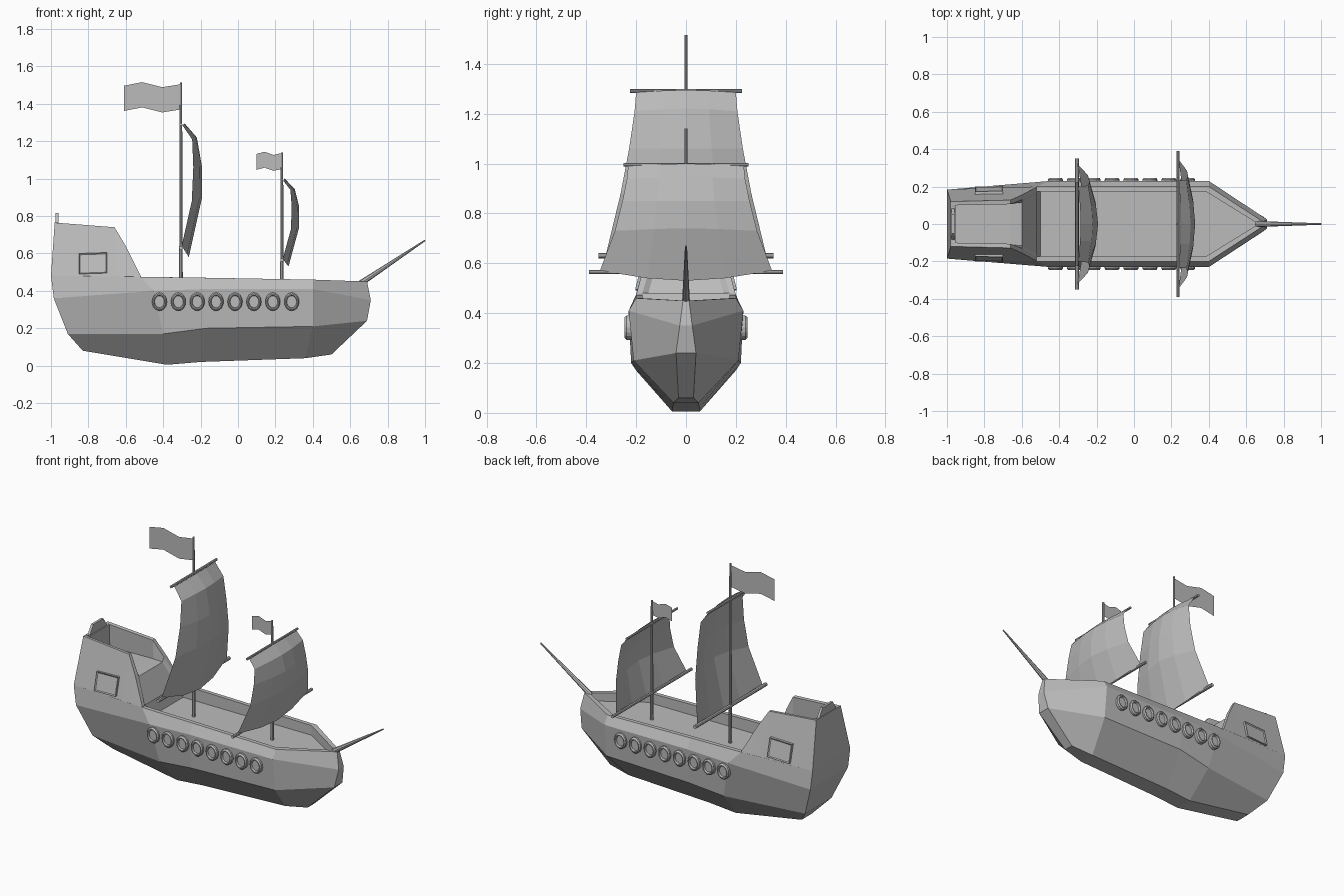
import bpy, bmesh, math
from mathutils import Vector, Matrix

cube = bpy.data.objects.get("Cube")
if cube:
    bpy.data.objects.remove(cube, do_unlink=True)

GREY = (0.5, 0.5, 0.5, 1)
mat = bpy.data.materials.new("plain_grey")
mat.use_nodes = True
mat.diffuse_color = GREY
mat.node_tree.nodes["Principled BSDF"].inputs["Base Color"].default_value = GREY


def finish(name, bm, solid=True):
    if solid:
        bmesh.ops.recalc_face_normals(bm, faces=bm.faces)
    me = bpy.data.meshes.new(name)
    bm.to_mesh(me)
    bm.free()
    me.materials.append(mat)
    ob = bpy.data.objects.new(name, me)
    bpy.context.scene.collection.objects.link(ob)
    return ob


def loft(name, levels):
    """Mirrored closed shell from level lines running stern to bow."""
    bm = bmesh.new()
    rings = []
    for half in zip(*levels):
        ring = [Vector(p) for p in half]
        ring += [Vector((p[0], -p[1], p[2])) for p in reversed(half)]
        rings.append([bm.verts.new(p) for p in ring])
    m = len(rings[0])
    for a, b in zip(rings, rings[1:]):
        for i in range(m):
            j = (i + 1) % m
            bm.faces.new((a[i], a[j], b[j], b[i]))
    for ring in (rings[0], rings[-1]):
        for i in range(m // 2 - 1):
            bm.faces.new((ring[i], ring[i + 1], ring[m - 2 - i], ring[m - 1 - i]))
    return finish(name, bm)


def sheet(name, rows):
    bm = bmesh.new()
    grid = [[bm.verts.new(p) for p in row] for row in rows]
    for a, b in zip(grid, grid[1:]):
        for i in range(len(a) - 1):
            bm.faces.new((a[i], a[i + 1], b[i + 1], b[i]))
    return finish(name, bm, False)


def rod(name, start, end, r1, r2, sides=8):
    a, b = Vector(start), Vector(end)
    d = b - a
    bm = bmesh.new()
    turn = d.to_track_quat('Z', 'Y').to_matrix().to_4x4()
    bmesh.ops.create_cone(bm, cap_ends=True, segments=sides, radius1=r1, radius2=r2,
                          depth=d.length, matrix=Matrix.Translation((a + b) / 2) @ turn)
    return finish(name, bm)


# Hull with bulwark and sunken main deck
keel = [(-.83, .05, .08), (-.38, .055, .005), (-.2, .055, .02), (.36, .05, .04), (.5, .03, .06)]
chine = [(-.91, .13, .17), (-.4, .2, .17), (-.17, .22, .2), (.4, .21, .21), (.69, .04, .24)]
wale = [(-.985, .185, .36), (-.45, .23, .4), (-.17, .23, .41), (.4, .23, .41), (.71, .025, .35)]
rail = [(-1, .185, .48), (-.52, .2, .475), (-.17, .2, .47), (.4, .2, .46), (.69, .012, .45)]
inner = [(x * .955, max(y - .025, .004), z) for x, y, z in rail]
deck = [(x, y, .4) for x, y, z in inner]
loft("hull", [keel, chine, wale, rail, inner, deck])

# Raised stern castle with its own sunken deck and sloping front
low = [(-.95, .14, .38), (-.66, .15, .38), (-.6, .15, .38), (-.5, .15, .38)]
base = [(-1, .185, .48), (-.66, .196, .477), (-.6, .198, .476), (-.52, .2, .475)]
top = [(-.98, .12, .765), (-.66, .128, .74), (-.6, .155, .64), (-.52, .198, .48)]
cap = [(-.955, .1, .76), (-.66, .106, .738), (-.6, .13, .64), (-.52, .175, .478)]
floor = [(-.955, .105, .62), (-.66, .112, .62), (-.6, .115, .615), (-.5, .172, .4)]
loft("stern_castle", [low, base, top, cap, floor])

# Raised crest on the stern rail
bm = bmesh.new()
half = [(.1, .72), (.1, .765), (.085, .76), (.05, .815)]
outline = half + [(-y, z) for y, z in reversed(half)]
face = bm.faces.new([bm.verts.new((-.975, y, z)) for y, z in outline])
ext = bmesh.ops.extrude_face_region(bm, geom=[face])
for v in ext["geom"]:
    if isinstance(v, bmesh.types.BMVert):
        v.co.x += .015
finish("stern_crest", bm)

# Framed castle windows and gun ports on both sides
for side, label in ((-1, "right"), (1, "left")):
    bm = bmesh.new()

    def wall(x, z, out):
        return (x, side * (.201 + .03 * (x + .78) - .245 * (z - .48) + out), z)

    corners = [(-.85, .49), (-.7, .495), (-.7, .605), (-.85, .6)]
    back = [bm.verts.new(wall(x, z, -.015)) for x, z in corners]
    front = [bm.verts.new(wall(x, z, .004)) for x, z in corners]
    for i in range(4):
        j = (i + 1) % 4
        bm.faces.new((back[i], back[j], front[j], front[i]))
    pane = bm.faces.new(front)
    bmesh.ops.recalc_face_normals(bm, faces=bm.faces)
    bmesh.ops.inset_individual(bm, faces=[pane], thickness=.009, depth=-.005)
    finish("castle_window_" + label, bm, False)

    for k in range(8):
        bm = bmesh.new()
        rings = []
        for r, d in ((.04, -.015), (.04, .012), (.034, .02), (.029, .02), (.026, .008)):
            angles = [math.tau * s / 16 for s in range(16)]
            rings.append([bm.verts.new((-.42 + k * .101 + r * math.cos(t),
                                        side * (.226 + d), .342 + 1.22 * r * math.sin(t)))
                          for t in angles])
        for a, b in zip(rings, rings[1:]):
            for i in range(16):
                bm.faces.new((a[i], a[i - 1], b[i - 1], b[i]))
        bm.faces.new(rings[0])
        bm.faces.new(rings[-1])
        finish(f"gun_port_{label}_{k + 1}", bm)


def rig(name, x, mast_top, yards, widths, edge, belly, flag):
    """Mast, two yards, a billowing sail and a flag."""
    rod(name + "_mast", (x, 0, .39), (x, 0, mast_top), .01, .006)
    for tag, (z, w, r) in zip(("upper", "lower"), yards):
        rod(f"{name}_{tag}_yard", (x, -w, z), (x, w, z), r, r)
    rows = []
    for w, (ex, ez), (cx, cz) in zip(widths, edge, belly):
        row = []
        for s, b in ((-1, 0), (-.45, .75), (0, 1), (.45, .75), (1, 0)):
            row.append((x + ex + b * (cx - ex), s * w, ez + b * (cz - ez)))
        rows.append(row)
    sheet(name + "_sail", rows)
    length, height, z0 = flag
    wave = ((0, 0), (.33, -.12), (.68, .08), (1, -.06))
    sheet(name + "_flag", [[(x - length * u, 0, z0 - drop + height * v) for u, v in wave]
                           for drop in (0, height)])


rig("main", -.305, 1.515, ((1.29, .225, .008), (.63, .35, .011)),
    (.2, .206, .228, .262, .32),
    ((.008, 1.285), (.06, 1.21), (.066, 1.06), (.058, .88), (.004, .64)),
    ((.02, 1.295), (.085, 1.22), (.113, 1.06), (.113, .9), (.042, .58)),
    (.305, .135, 1.505))
rig("fore", .235, 1.14, ((.995, .25, .007), (.565, .39, .009)),
    (.232, .237, .255, .285, .345),
    ((.006, .99), (.045, .94), (.052, .85), (.048, .73), (.004, .57)),
    ((.015, 1.0), (.068, .945), (.092, .85), (.092, .74), (.035, .53)),
    (.137, .085, 1.137))

# Bowsprit
rod("bowsprit", (.655, 0, .44), (1, 0, .67), .016, .004)
